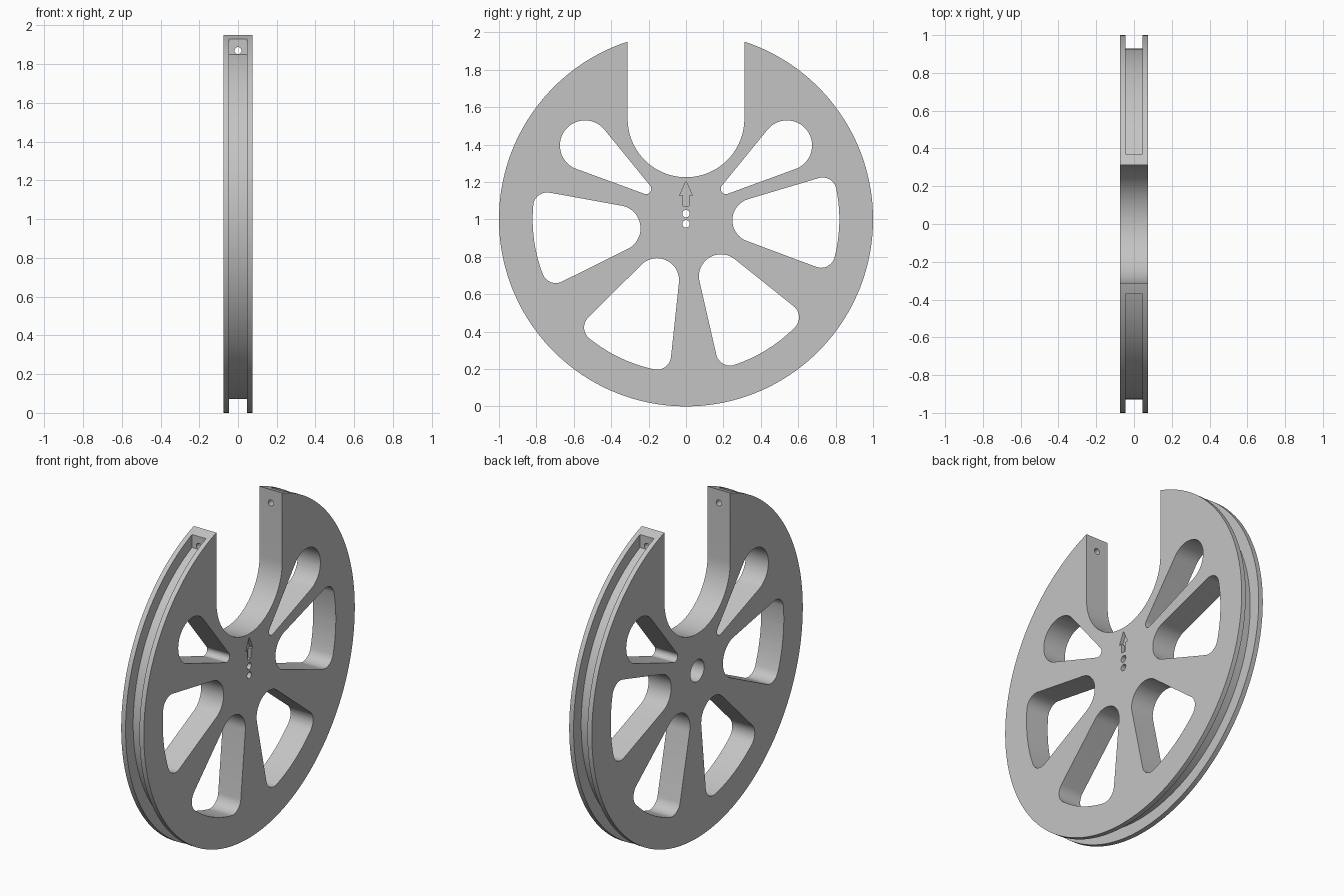
import bpy
import bmesh
from math import acos, cos, sin, pi, radians
from mathutils import Matrix
from mathutils.geometry import convex_hull_2d

cube = bpy.data.objects.get("Cube")
if cube:
    bpy.data.objects.remove(cube, do_unlink=True)

HALF = 0.075      # half thickness of the wheel
SLOT = 0.312      # half width of the open slot
SLOT_Z = 1.537    # centre height of the slot's round end
RIM = 0.82        # outer radius of the spoke windows
CORNER = 0.075    # window corner radius

grey = bpy.data.materials.new("grey")
grey.use_nodes = True
grey.diffuse_color = (0.55, 0.55, 0.55, 1)
grey.node_tree.nodes["Principled BSDF"].inputs["Base Color"].default_value = grey.diffuse_color


def arc(cy, cz, r, start, end, steps):
    return [(cy + r * cos(start + (end - start) * i / steps),
             cz + r * sin(start + (end - start) * i / steps)) for i in range(steps + 1)]


def circle(cy, cz, r, steps=48):
    return arc(cy, cz, r, 0, 2 * pi, steps)[:-1]


def hull(points):
    return [points[i] for i in convex_hull_2d(points)]


def prism(name, outline, x0, x1):
    """Extrude a (y, z) outline along x."""
    bm = bmesh.new()
    face = bm.faces.new([bm.verts.new((x0, y, z)) for y, z in outline])
    new = bmesh.ops.extrude_face_region(bm, geom=[face])["geom"]
    bmesh.ops.translate(bm, vec=(x1 - x0, 0, 0),
                        verts=[v for v in new if isinstance(v, bmesh.types.BMVert)])
    bmesh.ops.recalc_face_normals(bm, faces=bm.faces)
    mesh = bpy.data.meshes.new(name)
    bm.to_mesh(mesh)
    bm.free()
    mesh.materials.append(grey)
    obj = bpy.data.objects.new(name, mesh)
    bpy.context.collection.objects.link(obj)
    return obj


def window(cy, cz, r, a0, a1):
    """Spoke window: round inner end widening to a curved rim edge."""
    points = circle(cy, cz, r)
    for y, z in arc(0, 1, RIM - CORNER, radians(a0), radians(a1), 10):
        points += circle(y, z, CORNER)
    return hull(points)


# Wheel disc with the open slot at the top
a = acos(SLOT)
outline = arc(0, 1, 1, pi - a, 2 * pi + a, 180) + arc(0, SLOT_Z, SLOT, 0, -pi, 48)
wheel = prism("pulley_wheel", outline, -HALF, HALF)

cutters = []


def cut(name, outline, x0=-0.2, x1=0.2):
    cutters.append(prism(name, outline, x0, x1))


# Rope groove, closed by flat walls beside the slot
b, c = acos(0.37 / 0.928), acos(0.37 / 1.1)
cut("rope_groove", arc(0, 1, 0.928, pi - b, 2 * pi + b, 180)
    + arc(0, 1, 1.1, 2 * pi + c, pi - c, 180), -0.046, 0.046)

# Spoke windows
for spec in ((-0.366, -0.048, 0.123, 174.7, 200.9),
             (0.366, -0.005, 0.118, -14.3, 11.5),
             (-0.155, -0.326, 0.118, 230.9, 258),
             (0.187, -0.305, 0.118, -71.6, -44.7)):
    y, z, r, a0, a1 = spec
    cut("spoke_window", window(y, 1 + z, r, a0, a1))

# Teardrop windows beside the slot
for side in (-1, 1):
    cut("teardrop_window", hull(circle(side * 0.54, 1.395, 0.134)
                                + circle(side * 0.214, 1.163, 0.028)))

# Pin holes and the wide bore on the other face
for z in (1.03, 0.976):
    cut("pin_hole", circle(0, z, 0.02, 24))
cut("hub_bore", circle(0, 1.003, 0.065), -0.2, 0.04)

# Engraved arrow
half = [(0.015, 1.072), (0.015, 1.128), (0.034, 1.128)]
cut("arrow_mark", half + [(0, 1.203)] + [(-y, z) for y, z in reversed(half)], 0.055, 0.2)

# Rope holes through the slot walls
cut("rope_hole", circle(0, 0, 0.018, 24), -0.4, 0.4)
cutters[-1].data.transform(Matrix.Translation((0, 0, 1.87)) @ Matrix.Rotation(pi / 2, 4, "Z"))

# Apply every cut
bpy.ops.object.select_all(action="DESELECT")
wheel.select_set(True)
bpy.context.view_layer.objects.active = wheel
for cutter in cutters:
    cutter.hide_render = True
    mod = wheel.modifiers.new(cutter.name, "BOOLEAN")
    mod.operation = "DIFFERENCE"
    mod.solver = "EXACT"
    mod.object = cutter
    bpy.ops.object.modifier_apply(modifier=mod.name)
    bpy.data.objects.remove(cutter, do_unlink=True)

bpy.ops.object.shade_smooth_by_angle(angle=radians(30))
